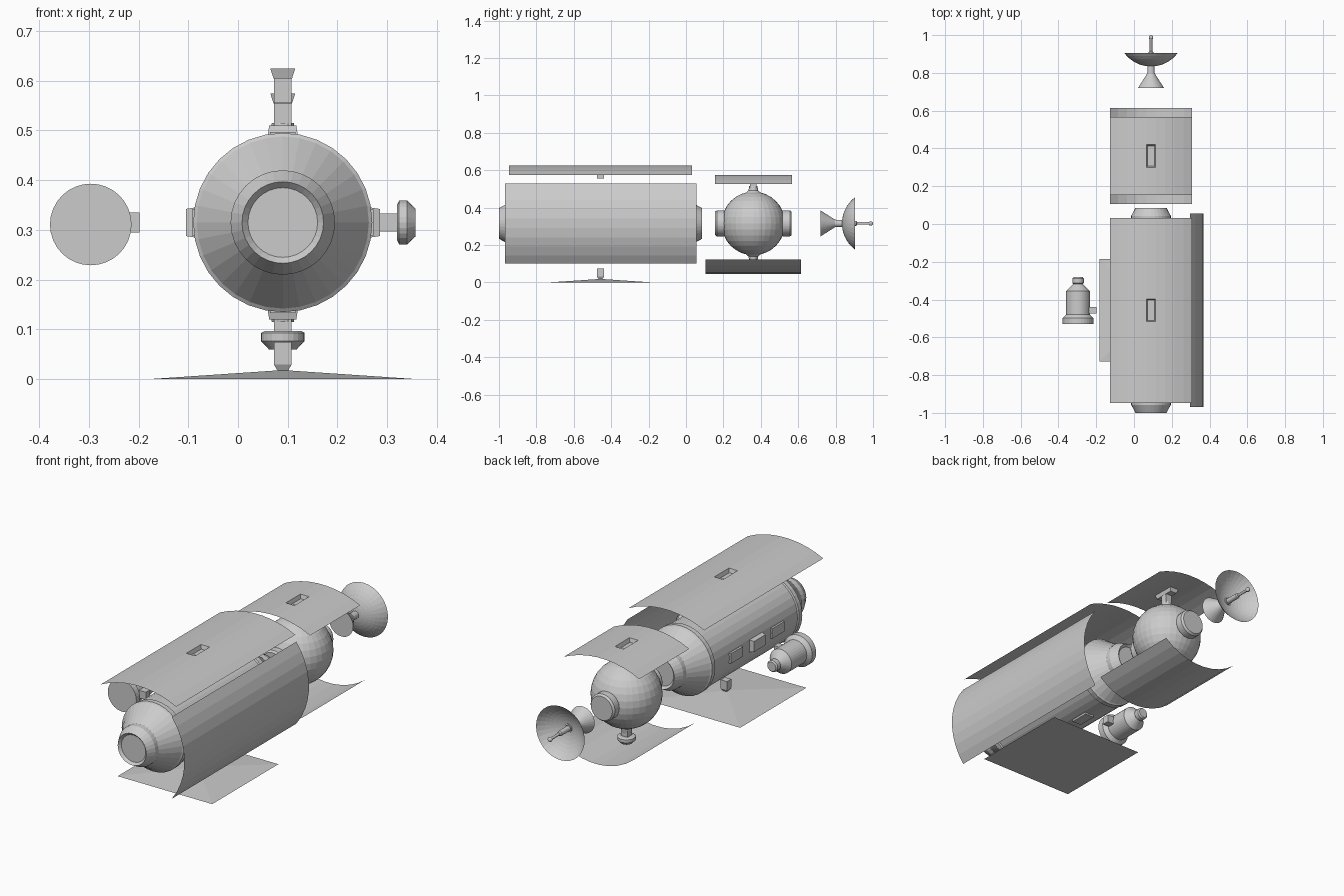
import bpy, bmesh, math
from mathutils import Vector

cube = bpy.data.objects.get("Cube")
if cube:
    bpy.data.objects.remove(cube, do_unlink=True)

grey = bpy.data.materials.new("light_grey")
grey.use_nodes = True
tone = (0.6, 0.6, 0.6, 1)
grey.diffuse_color = tone
grey.node_tree.nodes["Principled BSDF"].inputs["Base Color"].default_value = tone

CX, CZ = 0.09, 0.315          # long axis of the station
MID, BALL = -0.457, 0.36      # centres of the main module and the ball module
UP, DOWN = Vector((0, 0, 1)), Vector((0, 0, -1))
LEFT, RIGHT = Vector((1, 0, 0)), Vector((-1, 0, 0))
BACK = Vector((0, 1, 0))


def finish(name, bm, recalc=True):
    if recalc:
        bmesh.ops.recalc_face_normals(bm, faces=bm.faces)
    mesh = bpy.data.meshes.new(name)
    bm.to_mesh(mesh)
    bm.free()
    mesh.materials.append(grey)
    obj = bpy.data.objects.new(name, mesh)
    bpy.context.collection.objects.link(obj)
    return obj


def lathe(name, profile, axis=BACK, origin=(CX, 0, CZ), sides=32, caps=True):
    """Turn (radius, distance) pairs around an axis."""
    bm = bmesh.new()
    turn = axis.to_track_quat('Z', 'Y')
    rings = []
    for r, d in profile:
        ring = []
        for i in range(sides):
            a = math.tau * i / sides
            p = turn @ Vector((r * math.cos(a), r * math.sin(a), d))
            ring.append(bm.verts.new(p + Vector(origin)))
        rings.append(ring)
    for a, b in zip(rings, rings[1:]):
        for i in range(sides):
            j = (i + 1) % sides
            bm.faces.new((a[i], a[j], b[j], b[i]))
    if caps:
        bm.faces.new(rings[0])
        bm.faces.new(rings[-1])
    return finish(name, bm)


def block(name, out, y, near, far, half_t, half_y, taper=1.0):
    """Box pointing away from the long axis, tapered at its far end."""
    bm = bmesh.new()
    side = out.cross(BACK)
    base = Vector((CX, y, CZ))
    ends = []
    for d, s in ((near, 1), (far, taper)):
        ends.append([bm.verts.new(base + out * d + side * t * half_t * s + BACK * v * half_y * s)
                     for t, v in ((-1, -1), (1, -1), (1, 1), (-1, 1))])
    bm.faces.new(ends[0])
    bm.faces.new(ends[1])
    for i in range(4):
        j = (i + 1) % 4
        bm.faces.new((ends[0][i], ends[0][j], ends[1][j], ends[1][i]))
    return finish(name, bm)


def panel(name, out, apex, half, sag, y, half_y, socket=False):
    """Curved shield sheet, optionally with a sunken socket in the middle."""
    bm = bmesh.new()
    side = out.cross(BACK)
    radius = (half * half + sag * sag) / (2 * sag)
    span = math.asin(half / radius)
    n = 9
    rows = []
    for v in (-half_y, -0.06, 0.06, half_y):
        row = []
        for i in range(n + 1):
            a = span * (2 * i / n - 1)
            d = apex - radius * (1 - math.cos(a))
            row.append(bm.verts.new(Vector((CX, y + v, CZ)) + out * d + side * radius * math.sin(a)))
        rows.append(row)
    for k in range(3):
        for i in range(n):
            f = bm.faces.new((rows[k][i], rows[k][i + 1], rows[k + 1][i + 1], rows[k + 1][i]))
            f.normal_update()
            if f.normal.dot(out) < 0:
                f.normal_flip()
            if k == 1 and i == n // 2:
                middle = f
    if socket:
        bmesh.ops.inset_individual(bm, faces=[middle], thickness=0.009, depth=-0.02)
    return finish(name, bm, recalc=False)


# Main module: recessed nose, collar, cone and end rims, mirrored about its centre
half_profile = [(0.07, 0.53), (0.082, 0.543), (0.105, 0.5), (0.105, 0.475), (0.173, 0.375),
                (0.18, 0.37), (0.18, 0.345), (0.174, 0.34)]
hull = [(r, MID - d) for r, d in half_profile] + [(r, MID + d) for r, d in reversed(half_profile)]
lathe("main_module", hull)

# Hinge blocks and slim hatches on four sides of the module
for label, out in (("top", UP), ("bottom", DOWN), ("left", LEFT), ("right", RIGHT)):
    block(label + "_hinge_block", out, MID, 0.165, 0.195, 0.032, 0.055, 0.85)
    for end, s in (("front", -1), ("back", 1)):
        block(f"{label}_{end}_hatch", out, MID + s * 0.17, 0.165, 0.182, 0.026, 0.05)

# Curved shields
panel("top_main_shield", UP, 0.31, 0.217, 0.05, MID, 0.49, True)
panel("left_main_shield", LEFT, 0.28, 0.213, 0.073, MID, 0.512)
panel("top_rear_shield", UP, 0.26, 0.217, 0.05, BALL, 0.206, True)
panel("bottom_rear_shield", DOWN, 0.27, 0.217, 0.077, BALL, 0.255)

# Shield posts
block("top_main_post", UP, MID, 0.24, 0.29, 0.018, 0.018)
block("top_rear_post", UP, BALL, 0.19, 0.24, 0.018, 0.018)
for name, out, y, near in (("left_main", LEFT, MID, 0.192), ("bottom_rear", DOWN, BALL, 0.18)):
    block(name + "_post", out, y, near, near + 0.043, 0.018, 0.018)
    d = near + 0.04
    lathe(name + "_foot", [(0.036, d - 0.002), (0.044, d + 0.002), (0.044, d + 0.018), (0.028, d + 0.035)],
          out, (CX, y, CZ), 24)

# Flat pyramid plate with its post
block("bottom_plate", DOWN, MID, 0.315, 0.297, 0.272, 0.272, 0.02)
block("bottom_plate_post", DOWN, MID, 0.24, 0.285, 0.018, 0.018)
block("bottom_plate_post_tip", DOWN, MID, 0.285, 0.299, 0.018, 0.018, 0.55)

# Ball module with docking ports and necks
bm = bmesh.new()
bmesh.ops.create_uvsphere(bm, u_segments=32, v_segments=16, radius=0.17)
bmesh.ops.translate(bm, verts=bm.verts, vec=(CX, BALL, CZ))
finish("ball_module", bm)
for label, axis in (("front", -BACK), ("back", BACK)):
    lathe(label + "_ball_port", [(0.058, 0.14), (0.07, 0.16), (0.07, 0.195), (0.062, 0.205)],
          axis, (CX, BALL, CZ))
for label, axis in (("top", UP), ("bottom", DOWN)):
    lathe(label + "_ball_neck", [(0.045, 0.16), (0.026, 0.176), (0.022, 0.2)], axis, (CX, BALL, CZ), 16)

# Side pod and its connector
lathe("side_pod", [(0.082, -0.53), (0.082, -0.498), (0.063, -0.48), (0.063, -0.355), (0.03, -0.322),
                   (0.025, -0.317), (0.03, -0.312), (0.03, -0.288), (0.024, -0.281)],
      BACK, (-0.296, 0, 0.311))
block("pod_connector", RIGHT, MID, 0.288, 0.33, 0.02, 0.018)

# Dish antenna: horn, open bowl and feed rod with a round tip
lathe("dish_horn", [(0.069, 0.72), (0.02, 0.797), (0.018, 0.84)])
bowl_r, rim = 0.175, math.asin(0.14 / 0.175)
lathe("dish_bowl", [(bowl_r * math.sin(rim * i / 8), 0.834 + bowl_r * (1 - math.cos(rim * i / 8)))
                    for i in range(1, 9)], caps=False)
lathe("feed_rod", [(0.014, 0.83), (0.013, 0.91), (0.007, 0.915), (0.007, 0.98)], sides=16)
bm = bmesh.new()
bmesh.ops.create_uvsphere(bm, u_segments=16, v_segments=8, radius=0.012)
bmesh.ops.translate(bm, verts=bm.verts, vec=(CX, 0.988, CZ))
finish("feed_tip", bm)
